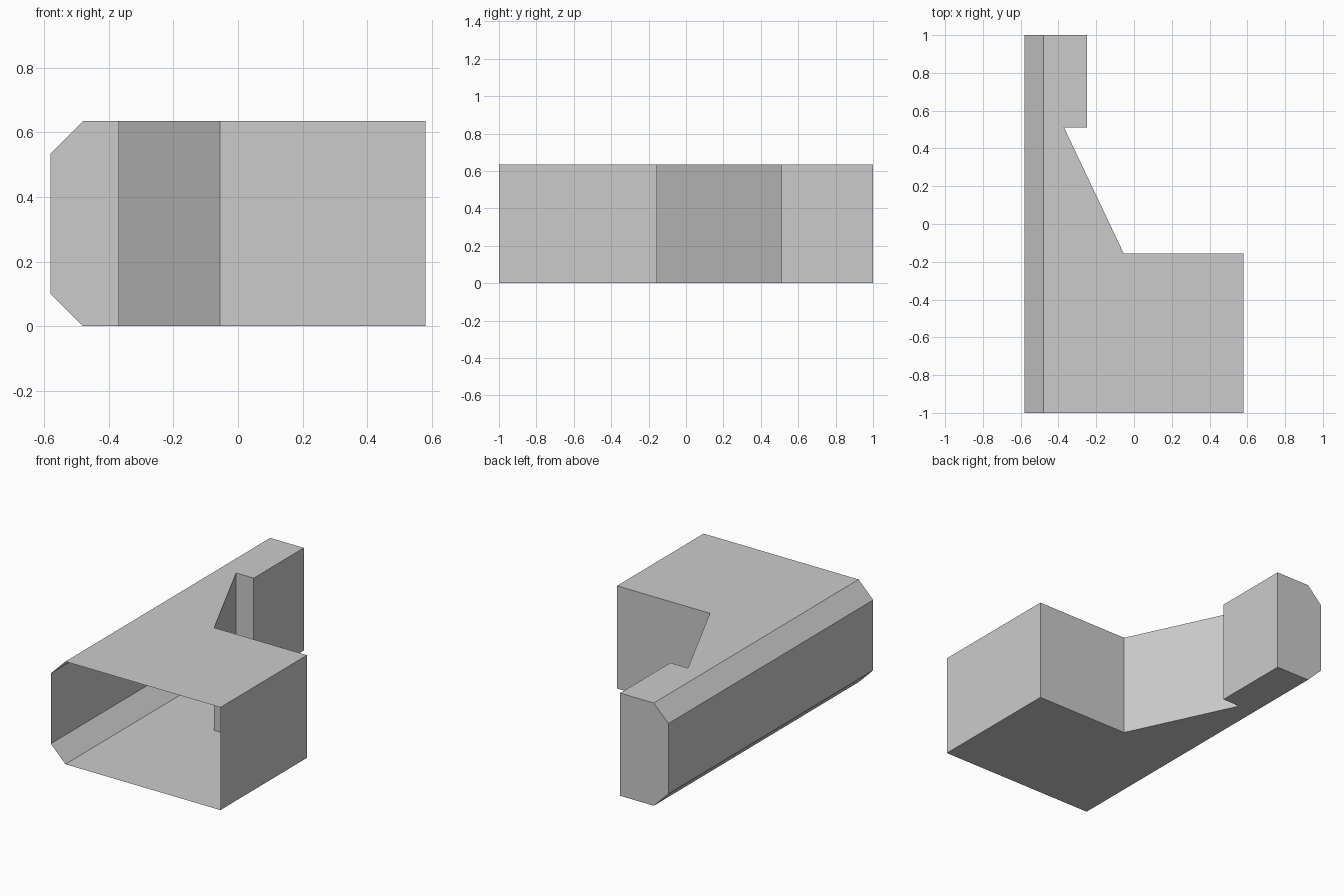
import bpy, bmesh

if "Cube" in bpy.data.objects:
    bpy.data.objects.remove(bpy.data.objects["Cube"])

HEIGHT = 0.635
CHAMFER = 0.10
LEFT = -0.58
# plan outline, counter-clockwise seen from above
OUTLINE = [(LEFT, -1), (0.58, -1), (0.58, -0.155), (-0.055, -0.155),
           (-0.37, 0.51), (-0.25, 0.51), (-0.25, 1), (LEFT, 1)]

bm = bmesh.new()

# extrude the plan into a solid block
base = bm.faces.new([bm.verts.new((x, y, 0)) for x, y in OUTLINE])
ext = bmesh.ops.extrude_face_region(bm, geom=[base], use_keep_orig=True)
top = [v for v in ext["geom"] if isinstance(v, bmesh.types.BMVert)]
bmesh.ops.translate(bm, verts=top, vec=(0, 0, HEIGHT))
bmesh.ops.recalc_face_normals(bm, faces=bm.faces[:])

# chamfer the long left edges, top and bottom
long_edges = [e for e in bm.edges
              if all(abs(v.co.x - LEFT) < 1e-4 for v in e.verts)
              and abs(e.verts[0].co.y - e.verts[1].co.y) > 1]
bmesh.ops.bevel(bm, geom=long_edges, offset=CHAMFER, offset_type='OFFSET',
                segments=1, affect='EDGES', profile=0.5)

# open front end: the body is a thin shell
bm.normal_update()
front = [f for f in bm.faces if all(abs(v.co.y + 1) < 1e-4 for v in f.verts)]
bmesh.ops.delete(bm, geom=front, context='FACES_ONLY')

mesh = bpy.data.meshes.new("open_shell_body")
bm.to_mesh(mesh)
bm.free()
body = bpy.data.objects.new("open_shell_body", mesh)
bpy.context.collection.objects.link(body)
